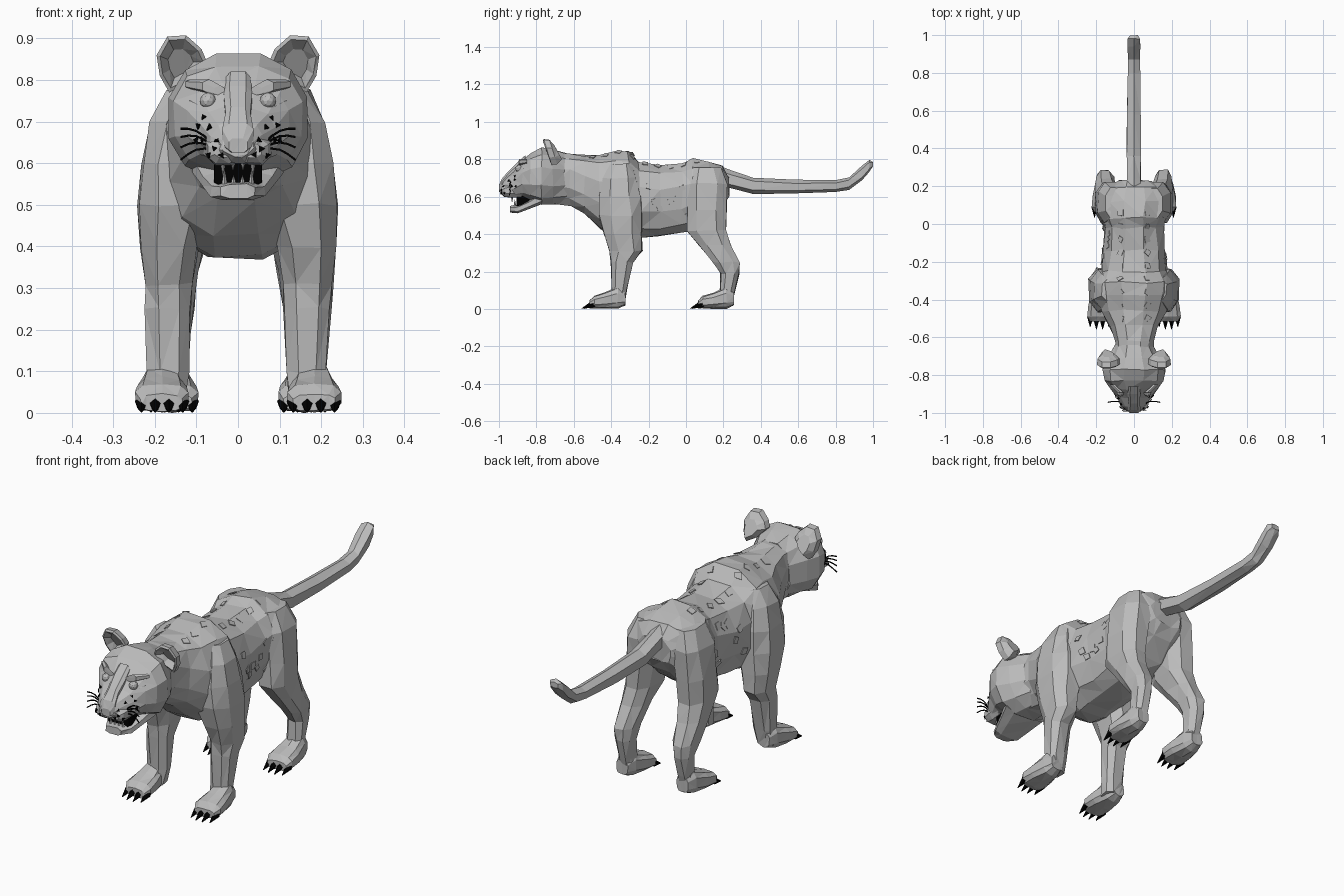
import bpy, bmesh, math, random
from mathutils import Vector
from mathutils.bvhtree import BVHTree

random.seed(4)
if "Cube" in bpy.data.objects:
    bpy.data.objects.remove(bpy.data.objects["Cube"], do_unlink=True)


def material(name, value):
    m = bpy.data.materials.new(name)
    m.use_nodes = True
    colour = (value, value, value, 1)
    m.diffuse_color = colour
    m.node_tree.nodes["Principled BSDF"].inputs["Base Color"].default_value = colour
    return m


GREY = material("fur_grey", 0.5)
BLACK = material("black", 0.0)
SIDES = (("left", 1), ("right", -1))


def finish(bm, name, mat):
    bmesh.ops.recalc_face_normals(bm, faces=bm.faces)
    mesh = bpy.data.meshes.new(name)
    bm.to_mesh(mesh)
    bm.free()
    mesh.materials.append(mat)
    obj = bpy.data.objects.new(name, mesh)
    bpy.context.collection.objects.link(obj)
    return obj


def loft(name, rings, mat=GREY, jitter=0.0, side=1):
    """Skin a list of equal rings, cap both ends and facet into triangles."""
    bm = bmesh.new()
    rows = []
    for ring in rings:
        rows.append([])
        for p in ring:
            p = Vector(p) + Vector([random.uniform(-jitter, jitter) for _ in p])
            rows[-1].append(bm.verts.new((p.x * side, p.y, p.z)))
    n = len(rows[0])
    for a, b in zip(rows, rows[1:]):
        for i in range(n):
            j = (i + 1) % n
            bm.faces.new((a[i], a[j], b[j], b[i]))
    bm.faces.new(rows[0])
    bm.faces.new(rows[-1])
    if jitter:
        bmesh.ops.triangulate(bm, faces=bm.faces, quad_method='SHORT_EDGE')
    return finish(bm, name, mat)


def outline(n, e):
    """Unit rounded outline; lower e is boxier."""
    pts = []
    for i in range(n):
        a = (i + 0.5) * math.tau / n
        c, s = math.cos(a), math.sin(a)
        pts.append((math.copysign(abs(c) ** e, c), math.copysign(abs(s) ** e, s)))
    k = max(p[0] for p in pts)
    return [(u / k, v / k) for u, v in pts]


def upright(y, low, high, w, x=0, n=12, e=0.85):
    return [(x + u * w, y, (low + high) / 2 + v * (high - low) / 2) for u, v in outline(n, e)]


def flat(x, y, z, hx, hy, n=8, e=0.8):
    return [(x + u * hx, y + v * hy, z) for u, v in outline(n, e)]


def spike(name, base, tip, r, mat, sides=4):
    base, tip = Vector(base), Vector(tip)
    d = tip - base
    bm = bmesh.new()
    bmesh.ops.create_cone(bm, cap_ends=True, segments=sides, radius1=r, radius2=r * 0.1, depth=d.length)
    turn = d.to_track_quat('Z', 'Y').to_matrix()
    for v in bm.verts:
        v.co = turn @ v.co + (base + tip) / 2
    return finish(bm, name, mat)


# Torso and neck
loft("torso", [upright(*r) for r in (
    (-0.74, .57, .83, .10), (-0.62, .555, .835, .10), (-0.54, .515, .82, .13),
    (-0.46, .43, .82, .17), (-0.38, .38, .84, .19), (-0.31, .37, .84, .20),
    (-0.25, .385, .78, .175), (-0.14, .39, .765, .16), (-0.02, .41, .775, .155),
    (0.03, .42, .80, .165), (0.12, .47, .785, .17), (0.19, .54, .765, .145),
    (0.23, .60, .71, .085))], jitter=0.007)

# Tail
loft("tail", [upright(*r, n=6) for r in (
    (.16, .67, .765, .035), (.24, .65, .735, .035), (.36, .62, .695, .037), (.58, .62, .685, .037),
    (.80, .63, .685, .033), (.87, .64, .70, .03), (.94, .69, .76, .034), (.98, .735, .795, .033),
    (.998, .76, .785, .02))], jitter=0.002)

# Head
head = loft("head", [upright(*r) for r in (
    (-0.64, .57, .83, .10), (-0.71, .56, .85, .14), (-0.77, .56, .86, .165), (-0.83, .58, .835, .155),
    (-0.875, .60, .79, .125), (-0.92, .60, .735, .092), (-0.965, .60, .70, .062),
    (-0.99, .615, .67, .035))], jitter=0.004)
skin = BVHTree.FromObject(head, bpy.context.evaluated_depsgraph_get())

# Nose bridge, open mouth and lower jaw
bridge = [(-.86, .75, .82, .03), (-.90, .70, .785, .034), (-.95, .67, .735, .03),
          (-.985, .63, .695, .038), (-1.0, .625, .66, .022)]
loft("nose_bridge", [upright(*r, n=8, e=0.6) for r in bridge], jitter=0.001)
loft("mouth_inside", [upright(*r, n=8, e=0.6) for r in (
    (-.80, .55, .62, .05), (-.87, .535, .62, .058), (-.905, .54, .612, .056))], BLACK)
loft("lower_jaw", [upright(*r, n=8, e=0.7) for r in (
    (-.77, .56, .63, .11), (-.84, .535, .58, .085), (-.90, .51, .555, .065),
    (-.94, .515, .55, .04))], jitter=0.002)
for i in range(4):
    x = -.036 + i * .024
    length = .03 if i in (0, 3) else .016
    spike(f"upper_tooth_{i + 1}", (x, -.93, .61), (x, -.93, .60 - length), .008, GREY)
    spike(f"lower_tooth_{i + 1}", (x * .9, -.915, .55), (x * .9, -.915, .555 + length), .007, GREY)


def spot(name, tree, origin, ray, size, mat, corners=4):
    """Thin plate laid on the surface hit by a ray."""
    hit, normal, _, _ = tree.ray_cast(Vector(origin), Vector(ray))
    if hit is None:
        return
    turn = normal.to_track_quat('Z', 'Y').to_matrix()
    bm = bmesh.new()
    start = random.uniform(0, 3)
    pts = []
    for i in range(corners):
        a = start + i * math.tau / corners
        r = size * random.uniform(0.7, 1.2)
        pts.append(bm.verts.new(hit + normal * 0.003 + turn @ Vector((r * math.cos(a), r * math.sin(a), 0))))
    bm.faces.new(pts)
    obj = finish(bm, name, mat)
    obj.modifiers.new("thickness", 'SOLIDIFY').thickness = 0.004


EAR = ((.165, .77), (.188, .81), (.196, .86), (.17, .905), (.125, .908), (.088, .875), (.075, .845), (.11, .80))
CHEEK = ((.08, .71), (.065, .685), (.092, .69), (.085, .655), (.10, .655), (.05, .655), (.055, .635), (.04, .62),
         (.07, .62), (.025, .635))
for label, s in SIDES:
    # Cupped ear: recess, inner rim, outer rim, back
    def ear_ring(y, k):
        return [(.14 + (x - .14) * k, y - (z - .84) * .3, .84 + (z - .84) * k) for x, z in EAR]
    loft(f"{label}_ear", [ear_ring(-.715, .5), ear_ring(-.745, .85), ear_ring(-.74, 1),
                          ear_ring(-.71, .95), ear_ring(-.685, .55)], jitter=0.0005, side=s)

    # Eye with a sloping brow and lower lid
    bm = bmesh.new()
    bmesh.ops.create_icosphere(bm, subdivisions=2, radius=0.02)
    bmesh.ops.translate(bm, verts=bm.verts, vec=(s * .072, -.893, .75))
    finish(bm, f"{label}_eye", GREY)
    loft(f"{label}_brow", [upright(-.895, .765, .785, .012, .045, 6), upright(-.893, .77, .80, .015, .07, 6),
                           upright(-.85, .78, .80, .012, .115, 6)], side=s)
    loft(f"{label}_eyelid", [upright(-.915, .715, .735, .008, .04, 6), upright(-.90, .722, .737, .01, .075, 6),
                             upright(-.865, .74, .755, .008, .11, 6)], side=s)

    # Muzzle cheek
    loft(f"{label}_lip", [upright(y, lo, hi, w, .036, 8) for y, lo, hi, w in (
        (-.88, .60, .68, .05), (-.93, .595, .675, .044), (-.97, .60, .66, .036),
        (-.985, .615, .645, .02))], jitter=0.002, side=s)
    lip_tree = BVHTree.FromObject(bpy.data.objects[f"{label}_lip"], bpy.context.evaluated_depsgraph_get())
    for i, (x, z) in enumerate(CHEEK):
        tree = lip_tree if x < .08 and z < .67 else skin
        spot(f"{label}_cheek_spot_{i + 1}", tree, (s * x, -2, z), (0, 1, 0), .009, BLACK, 3)

    # Whiskers
    for i in range(4):
        curve = bpy.data.curves.new(f"{label}_whisker_{i + 1}", 'CURVE')
        curve.dimensions = '3D'
        curve.bevel_depth = 0.0028
        curve.bevel_resolution = 1
        curve.materials.append(BLACK)
        line = curve.splines.new('POLY')
        line.points.add(4)
        for k, p in enumerate(line.points):
            t = k / 4
            rise = (.035, .02, 0, -.025)[i] * t + .012 * math.sin(t * math.pi)
            p.co = (s * (.062 + .076 * t), -.945 + .006 * math.sin(t * 3), .648 - i * .005 + rise, 1)
        bpy.context.collection.objects.link(bpy.data.objects.new(curve.name, curve))

    # Front leg
    loft(f"front_{label}_leg", [flat(*r) for r in (
        (.12, -.35, .775, .05, .06), (.13, -.355, .70, .08, .09), (.145, -.355, .60, .085, .11),
        (.15, -.35, .50, .09, .115), (.165, -.335, .40, .068, .10), (.167, -.32, .31, .058, .085),
        (.167, -.345, .25, .054, .058), (.168, -.355, .10, .048, .04), (.17, -.37, .03, .045, .04))],
        jitter=0.005, side=s)
    # Hind leg
    loft(f"hind_{label}_leg", [flat(*r) for r in (
        (.10, .11, .755, .05, .08), (.12, .115, .67, .07, .11), (.13, .11, .53, .072, .105),
        (.14, .11, .42, .064, .105), (.15, .155, .34, .054, .085), (.155, .215, .25, .047, .07),
        (.155, .235, .19, .038, .05), (.155, .222, .10, .035, .04), (.158, .21, .03, .035, .035))],
        jitter=0.004, side=s)

    # Paws with four claws each
    for pair, x, back in (("front", .183, -.325), ("hind", .16, .255)):
        loft(f"{pair}_{label}_paw", [upright(back + d, lo, hi, w, x, 10, .7) for d, lo, hi, w in (
            (0, .02, .09, .03), (-.04, .003, .115, .045), (-.11, .003, .085, .06),
            (-.165, .003, .068, .064), (-.19, .005, .045, .05))], jitter=0.002, side=s)
        for i in range(4):
            cx = s * (x - .05 + i * .033)
            y = back - .175 - (.012 if i in (1, 2) else 0)
            spike(f"{pair}_{label}_claw_{i + 1}", (cx, y + .01, .024), (cx, y - .045, .002), .017, BLACK, 5)

# Coat markings on the flanks and back
torso = BVHTree.FromObject(bpy.data.objects["torso"], bpy.context.evaluated_depsgraph_get())
for label, s in SIDES:
    for i in range(9):
        y = -.2 + i * .03
        spot(f"{label}_flank_mark_{i + 1}", torso, (s * 2, y, random.uniform(.5, .7)), (-s, 0, 0), .022, GREY)
        spot(f"{label}_back_mark_{i + 1}", torso, (s * .07, -.5 + i * .07, 2), (0, 0, -1), .022, GREY)
